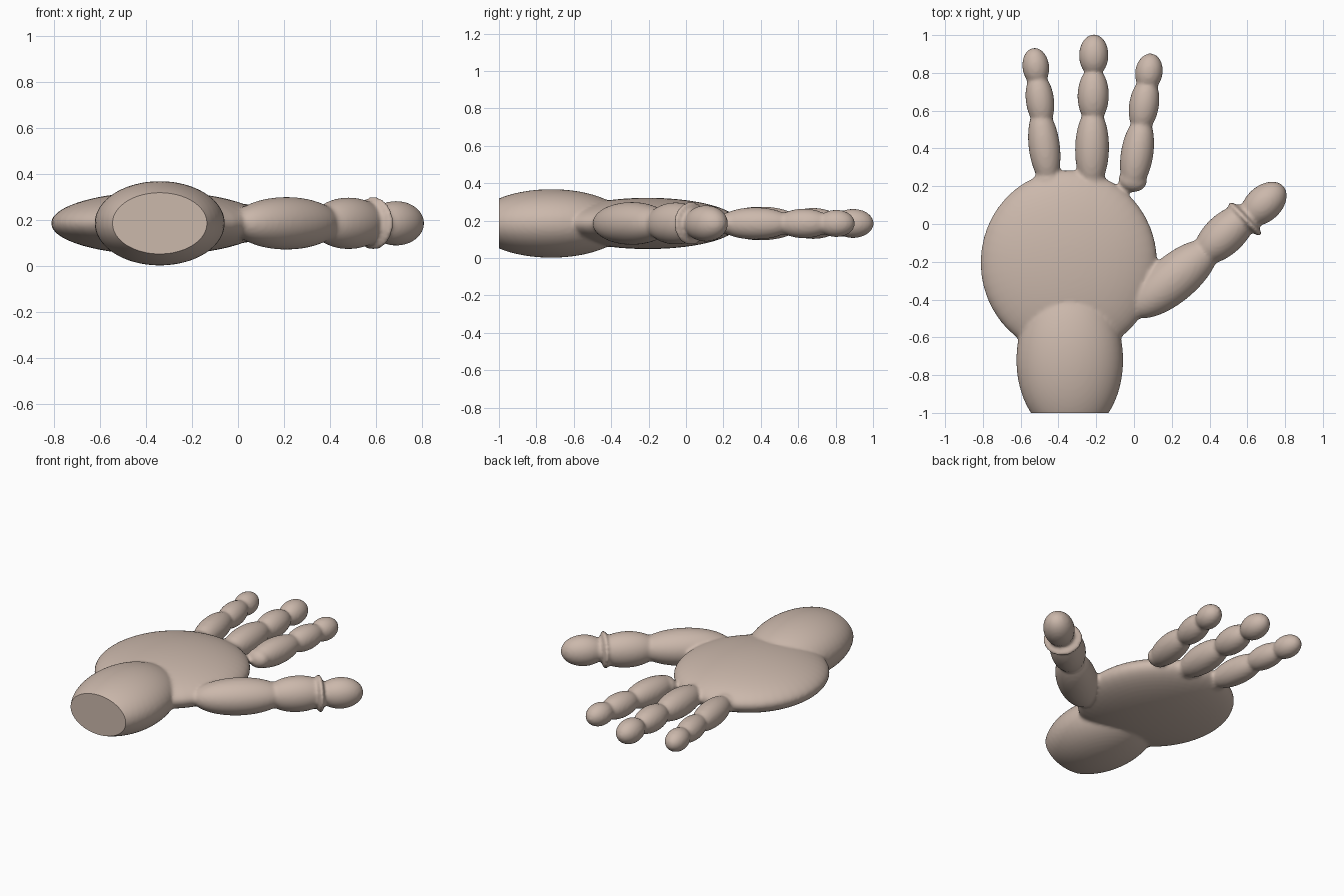
import bpy, bmesh, math
from mathutils import Vector, Matrix

cube = bpy.data.objects.get("Cube")
if cube:
    bpy.data.objects.remove(cube)

MID = 0.185  # height of the hand's middle plane

skin = bpy.data.materials.new("skin")
skin.use_nodes = True
skin.diffuse_color = (0.60, 0.48, 0.41, 1)
skin.node_tree.nodes["Principled BSDF"].inputs["Base Color"].default_value = (0.60, 0.48, 0.41, 1)

bm = bmesh.new()


def ellipsoid(x, y, across, along, thick, angle=0):
    """Ellipsoid whose long axis leans by angle degrees from +y towards +x."""
    m = (Matrix.Translation((x, y, MID))
         @ Matrix.Rotation(math.radians(-angle), 4, 'Z')
         @ Matrix.Diagonal((across, along, thick, 1)))
    bmesh.ops.create_uvsphere(bm, u_segments=48, v_segments=32, radius=1, matrix=m)


# palm and wrist
ellipsoid(-0.345, -0.205, 0.468, 0.49, 0.137)
ellipsoid(-0.34, -0.72, 0.283, 0.41, 0.183)

# three fingers: lean, then x, y, width, length of each bulge
fingers = [
    (-7, [(-0.475, 0.41, 0.083, 0.21), (-0.498, 0.655, 0.075, 0.15), (-0.52, 0.832, 0.071, 0.102)]),
    (1, [(-0.222, 0.40, 0.09, 0.22), (-0.216, 0.68, 0.083, 0.15), (-0.213, 0.893, 0.078, 0.111)]),
    (9, [(0.016, 0.37, 0.086, 0.205), (0.053, 0.63, 0.079, 0.15), (0.079, 0.803, 0.073, 0.101)]),
]
for lean, bulges in fingers:
    for x, y, w, l in bulges:
        ellipsoid(x, y, w, l, w, lean)
    # web at the root of the finger
    x, y, w, l = bulges[0]
    ellipsoid(x - 0.018 * lean / 7, 0.23, 0.075, 0.06, 0.06, lean)

# thumb: two segments, tip
ellipsoid(0.21, -0.29, 0.125, 0.29, 0.114, 50)
ellipsoid(0.48, -0.055, 0.108, 0.20, 0.112, 47)
ellipsoid(0.687, 0.107, 0.095, 0.14, 0.097, 48)
# knuckle ridge under the thumb tip
ellipsoid(0.588, 0.026, 0.121, 0.028, 0.117, 46)

mesh = bpy.data.meshes.new("hand")
bm.to_mesh(mesh)
bm.free()
hand = bpy.data.objects.new("hand", mesh)
bpy.context.collection.objects.link(hand)

# fuse the bulges into one soft skin
remesh = hand.modifiers.new("fuse", 'REMESH')
remesh.mode = 'VOXEL'
remesh.voxel_size = 0.011
smooth = hand.modifiers.new("soften", 'SMOOTH')
smooth.factor = 0.5
smooth.iterations = 6
bpy.context.view_layer.update()
fused = bpy.data.meshes.new_from_object(hand.evaluated_get(bpy.context.evaluated_depsgraph_get()))
hand.modifiers.clear()

# flat cut through the wrist
bm = bmesh.new()
bm.from_mesh(fused)
cut = bmesh.ops.bisect_plane(bm, geom=bm.verts[:] + bm.edges[:] + bm.faces[:], dist=1e-5,
                             plane_co=(0, -1, 0), plane_no=(0, -1, 0), clear_outer=True)
rim = [e for e in cut["geom_cut"] if isinstance(e, bmesh.types.BMEdge)]
bmesh.ops.holes_fill(bm, edges=rim, sides=0)
bmesh.ops.recalc_face_normals(bm, faces=bm.faces[:])
bm.to_mesh(fused)
bm.free()
hand.data = fused
fused.materials.clear()
fused.materials.append(skin)

bpy.ops.object.select_all(action='DESELECT')
hand.select_set(True)
bpy.context.view_layer.objects.active = hand
bpy.ops.object.shade_smooth_by_angle(angle=math.radians(50))
